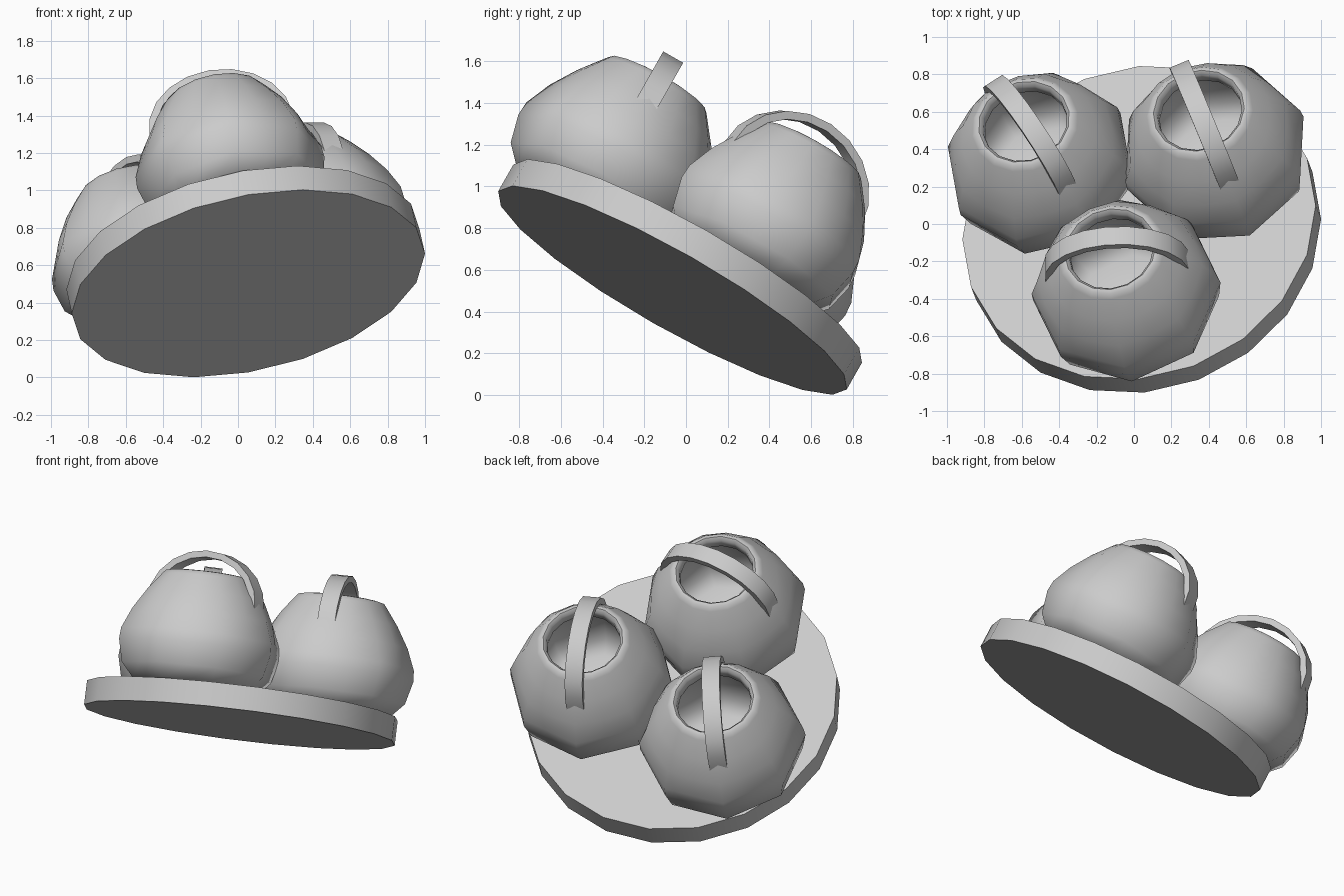
import bpy, bmesh, math
from mathutils import Matrix, Vector

if "Cube" in bpy.data.objects:
    bpy.data.objects.remove(bpy.data.objects["Cube"])

# Tilted frame shared by all parts: u, v lie in the tray top, n is its normal
n = Vector((-0.19, 0.485, 0.853)).normalized()
u = (Vector((1, 0, 0)) - n.x * n).normalized()
v = n.cross(u)
frame = Matrix((u, v, n)).transposed().to_4x4()
frame.translation = (0.027, 0.008, 0.63)


def loft(name, rings, matrix, angle, cap=True):
    """Skin a list of closed rings and cap both ends."""
    bm = bmesh.new()
    loops = [[bm.verts.new(p) for p in ring] for ring in rings]
    count = len(loops[0])
    for a, b in zip(loops, loops[1:]):
        for i in range(count):
            j = (i + 1) % count
            bm.faces.new((a[i], a[j], b[j], b[i]))
    bm.faces.new(loops[0][::-1])
    bm.faces.new(loops[-1])
    bmesh.ops.recalc_face_normals(bm, faces=bm.faces)
    mesh = bpy.data.meshes.new(name)
    bm.to_mesh(mesh)
    bm.free()
    ob = bpy.data.objects.new(name, mesh)
    bpy.context.collection.objects.link(ob)
    ob.matrix_world = matrix
    bpy.ops.object.select_all(action='DESELECT')
    ob.select_set(True)
    bpy.context.view_layer.objects.active = ob
    bpy.ops.object.shade_smooth_by_angle(angle=math.radians(angle))
    return ob


def ring(r, h, sides, odd=1.0):
    """Circle of points; odd < 1 pulls every second point inwards."""
    return [Vector((math.cos(2 * math.pi * i / sides), math.sin(2 * math.pi * i / sides), 0))
            * r * (odd if i % 2 else 1) + Vector((0, 0, h)) for i in range(sides)]


# Round tray
loft("tray", [ring(0.962, -0.15, 20), ring(0.962, 0, 20)], frame, 40)

# Pot profile: radius, height, pull-in of odd points (coarse belly, round rim)
flat = math.cos(math.pi / 8)
profile = [
    (0.39, 0.0, flat), (0.475, 0.09, flat), (0.51, 0.23, flat), (0.505, 0.30, flat),
    (0.45, 0.43, 0.96), (0.37, 0.56, 0.99), (0.29, 0.665, 1), (0.27, 0.69, 1),
    (0.248, 0.695, 1), (0.23, 0.675, 1), (0.228, 0.62, 1), (0.30, 0.56, 1),
    (0.38, 0.43, 0.96), (0.43, 0.27, flat), (0.40, 0.12, flat), (0.32, 0.06, flat),
]


def handle_rings(width=0.11, thick=0.04, steps=10):
    """Flat strap swept along an elliptical arch."""
    out = []
    for i in range(steps + 1):
        t = math.pi * i / steps
        c, s = math.cos(t), math.sin(t)
        section = []
        for side, d in ((-1, 0), (1, 0), (1, thick), (-1, thick)):
            section.append(Vector(((0.39 - d) * c, side * width / 2, 0.5 + (0.34 - d) * s)))
        out.append(section)
    return out


# Three pots, each turned about its own axis, with an arched handle
for label, a, b, turn in (("left", -0.492, 0.285, -58.7),
                          ("right", 0.46, 0.25, -70.3),
                          ("front", -0.022, -0.55, 0)):
    place = frame @ Matrix.Translation((a, b, 0)) @ Matrix.Rotation(math.radians(turn), 4, 'Z')
    loft(label + "_pot", [ring(r, h, 16, o) for r, h, o in profile], place, 60)
    loft(label + "_handle", handle_rings(), place, 40)
